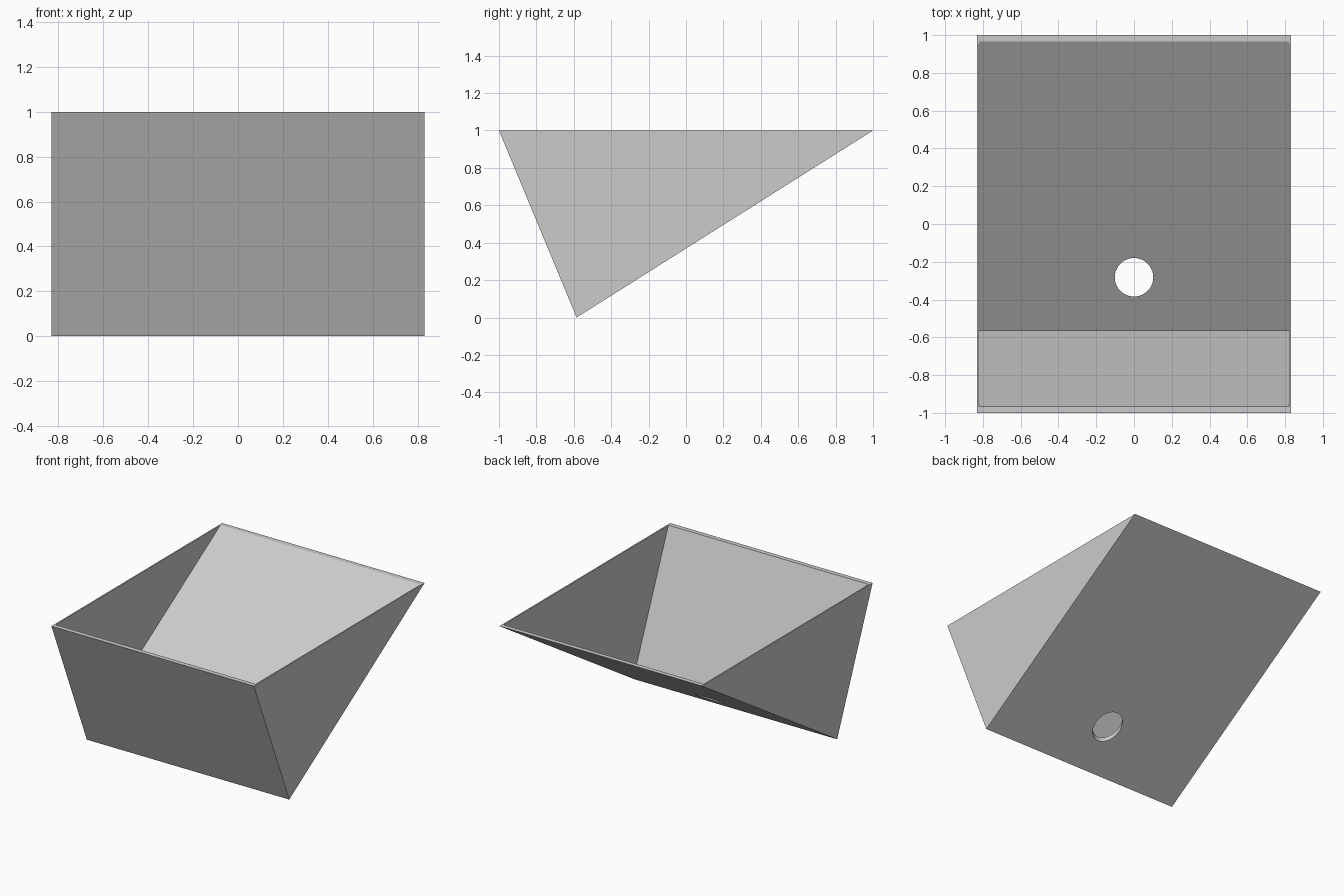
import bpy, bmesh

cube = bpy.data.objects.get("Cube")
if cube:
    bpy.data.objects.remove(cube, do_unlink=True)

grey = bpy.data.materials.new("light_grey")
grey.use_nodes = True
GREY = (0.6, 0.6, 0.6, 1)
grey.diffuse_color = GREY
grey.node_tree.nodes["Principled BSDF"].inputs["Base Color"].default_value = GREY


def prism(name, profile, half_width):
    """Extrude a side profile of (y, z) points across x."""
    bm = bmesh.new()
    face = bm.faces.new([bm.verts.new((-half_width, y, z)) for y, z in profile])
    ext = bmesh.ops.extrude_face_region(bm, geom=[face])["geom"]
    bmesh.ops.translate(bm, vec=(2 * half_width, 0, 0),
                        verts=[v for v in ext if isinstance(v, bmesh.types.BMVert)])
    bmesh.ops.recalc_face_normals(bm, faces=bm.faces)
    mesh = bpy.data.meshes.new(name)
    bm.to_mesh(mesh)
    bm.free()
    mesh.materials.append(grey)
    obj = bpy.data.objects.new(name, mesh)
    bpy.context.collection.objects.link(obj)
    return obj


def cut(target, cutter):
    """Subtract the cutter for good, then remove it."""
    mod = target.modifiers.new("cut", 'BOOLEAN')
    mod.operation = 'DIFFERENCE'
    mod.solver = 'EXACT'
    mod.object = cutter
    cutter.hide_render = True
    bpy.ops.object.select_all(action='DESELECT')
    bpy.context.view_layer.objects.active = target
    target.select_set(True)
    bpy.ops.object.modifier_apply(modifier=mod.name)
    bpy.data.objects.remove(cutter, do_unlink=True)


# Wedge-shaped outer shell
hopper = prism("hopper", [(-1, 1), (-0.585, 0), (1, 1)], 0.83)

# Open cavity, leaving thin walls and a flat rim
cavity = prism("cavity_cutter", [(-0.965, 1.2), (-0.965, 1), (-0.565, 0.045),
                                 (0.965, 1), (0.965, 1.2)], 0.82)
cut(hopper, cavity)

# Round vertical drain hole through the long sloping wall
bpy.ops.mesh.primitive_cylinder_add(vertices=48, radius=0.102, depth=0.6,
                                    location=(0, -0.282, 0.2))
drain = bpy.context.object
drain.name = "drain_cutter"
drain.data.materials.append(grey)
cut(hopper, drain)

bpy.ops.object.shade_smooth_by_angle()
